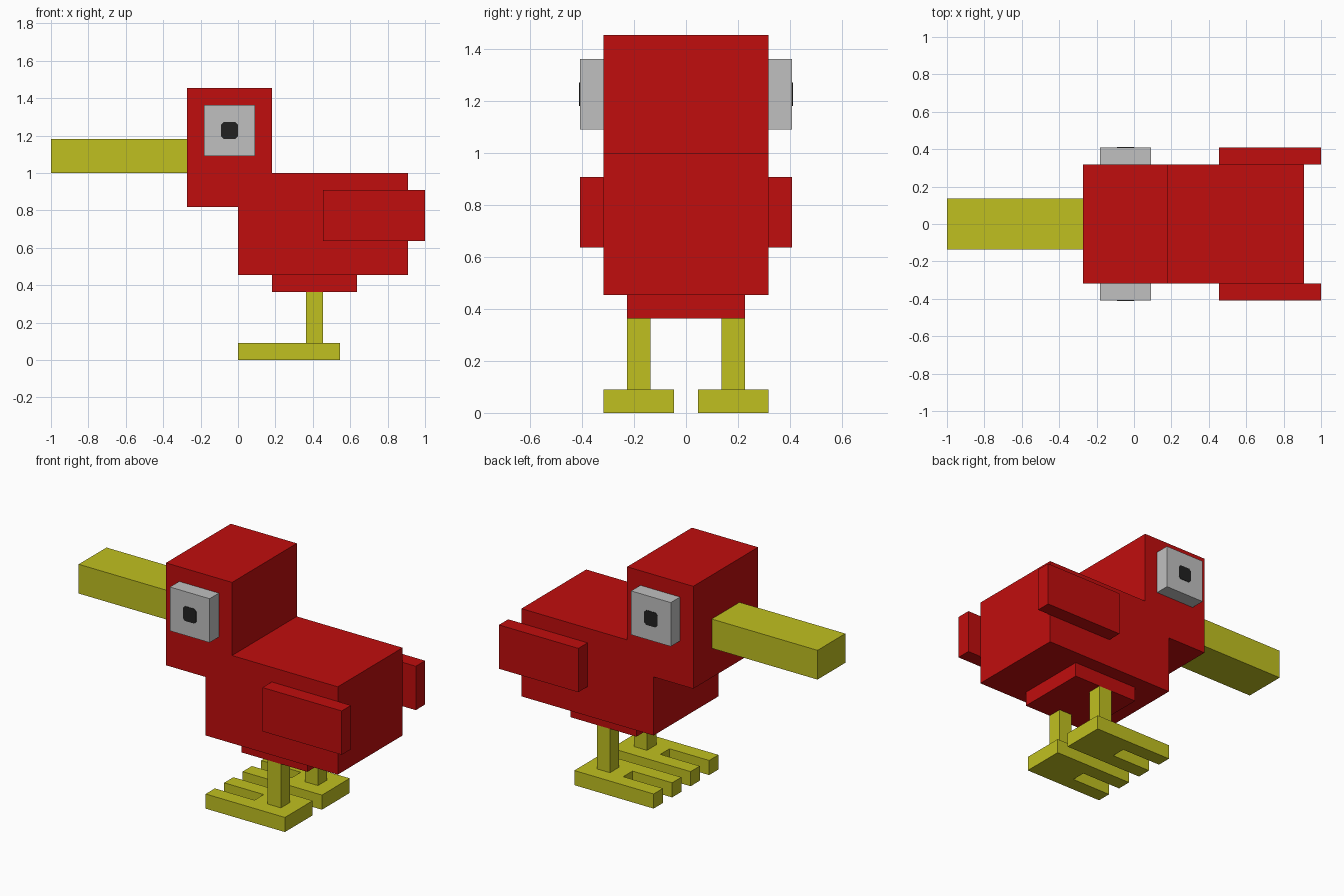
import bpy, bmesh
from mathutils import Vector

cube = bpy.data.objects.get("Cube")
if cube:
    bpy.data.objects.remove(cube, do_unlink=True)

U = 1 / 11  # block size: the bird is 22 blocks long


def material(name, rgb):
    m = bpy.data.materials.new(name)
    m.use_nodes = True
    m.diffuse_color = (*rgb, 1)
    bsdf = next(n for n in m.node_tree.nodes if n.type == 'BSDF_PRINCIPLED')
    bsdf.inputs["Base Color"].default_value = (*rgb, 1)
    return m


RED = material("red feathers", (0.527, 0.004, 0.004))
YELLOW = material("yellow beak and legs", (0.527, 0.527, 0.0144))
WHITE = material("pale grey eye", (0.527, 0.527, 0.527))
BLACK = material("black pupil", (0.015, 0.015, 0.015))


def prism(name, points, offset, mat):
    """Extrude a closed outline (in blocks) along an offset (in blocks)."""
    bm = bmesh.new()
    face = bm.faces.new([bm.verts.new(Vector(p) * U) for p in points])
    ext = bmesh.ops.extrude_face_region(bm, geom=[face])
    verts = [v for v in ext["geom"] if isinstance(v, bmesh.types.BMVert)]
    bmesh.ops.translate(bm, vec=Vector(offset) * U, verts=verts)
    bmesh.ops.recalc_face_normals(bm, faces=bm.faces)
    mesh = bpy.data.meshes.new(name)
    bm.to_mesh(mesh)
    bm.free()
    mesh.materials.append(mat)
    ob = bpy.data.objects.new(name, mesh)
    bpy.context.collection.objects.link(ob)
    return ob


def box(name, x, y, z, mat):
    """Box from (min, max) ranges in blocks."""
    base = [(x[0], y[0], z[0]), (x[1], y[0], z[0]),
            (x[1], y[1], z[0]), (x[0], y[1], z[0])]
    return prism(name, base, (0, 0, z[1] - z[0]), mat)


# Head and body share one stepped side profile
profile = [(-3, 9), (0, 9), (0, 5), (10, 5), (10, 11), (2, 11), (2, 16), (-3, 16)]
prism("head_and_body", [(x, -3.5, z) for x, z in profile], (0, 7, 0), RED)
box("belly", (2, 7), (-2.5, 2.5), (4, 5), RED)
box("beak", (-11, -3), (-1.5, 1.5), (11, 13), YELLOW)

# Paired parts: the bird looks along -x, so pairs mirror across y
foot = [(0, 0.5), (3, 0.5), (3, 0.5), (6, 0.5), (6, 3.5), (0, 3.5),
        (0, 2.5), (3, 2.5), (3, 1.5), (0, 1.5)]
foot = [p for i, p in enumerate(foot) if i not in (1, 2)]
for side, s in (("front", -1), ("back", 1)):
    def span(a, b):
        return tuple(sorted((s * a, s * b)))
    box(side + "_wing", (5, 11), span(3.5, 4.5), (7, 10), RED)
    box(side + "_eye", (-2, 1), span(3.5, 4.5), (12, 15), WHITE)
    # Pupil plate with slightly clipped corners
    c, r = 0.15, 0.5
    ring = [(-r + c, -r), (r - c, -r), (r, -r + c), (r, r - c),
            (r - c, r), (-r + c, r), (-r, r - c), (-r, -r + c)]
    prism(side + "_pupil", [(x - 0.5, s * 4.48, z + 13.5) for x, z in ring],
          (0, s * 0.05, 0), BLACK)
    box(side + "_leg", (4, 5), span(1.5, 2.5), (1, 4), YELLOW)
    # Two-toed foot with a slot between the toes
    prism(side + "_foot", [(x, s * y, 0) for x, y in foot], (0, 0, 1), YELLOW)
